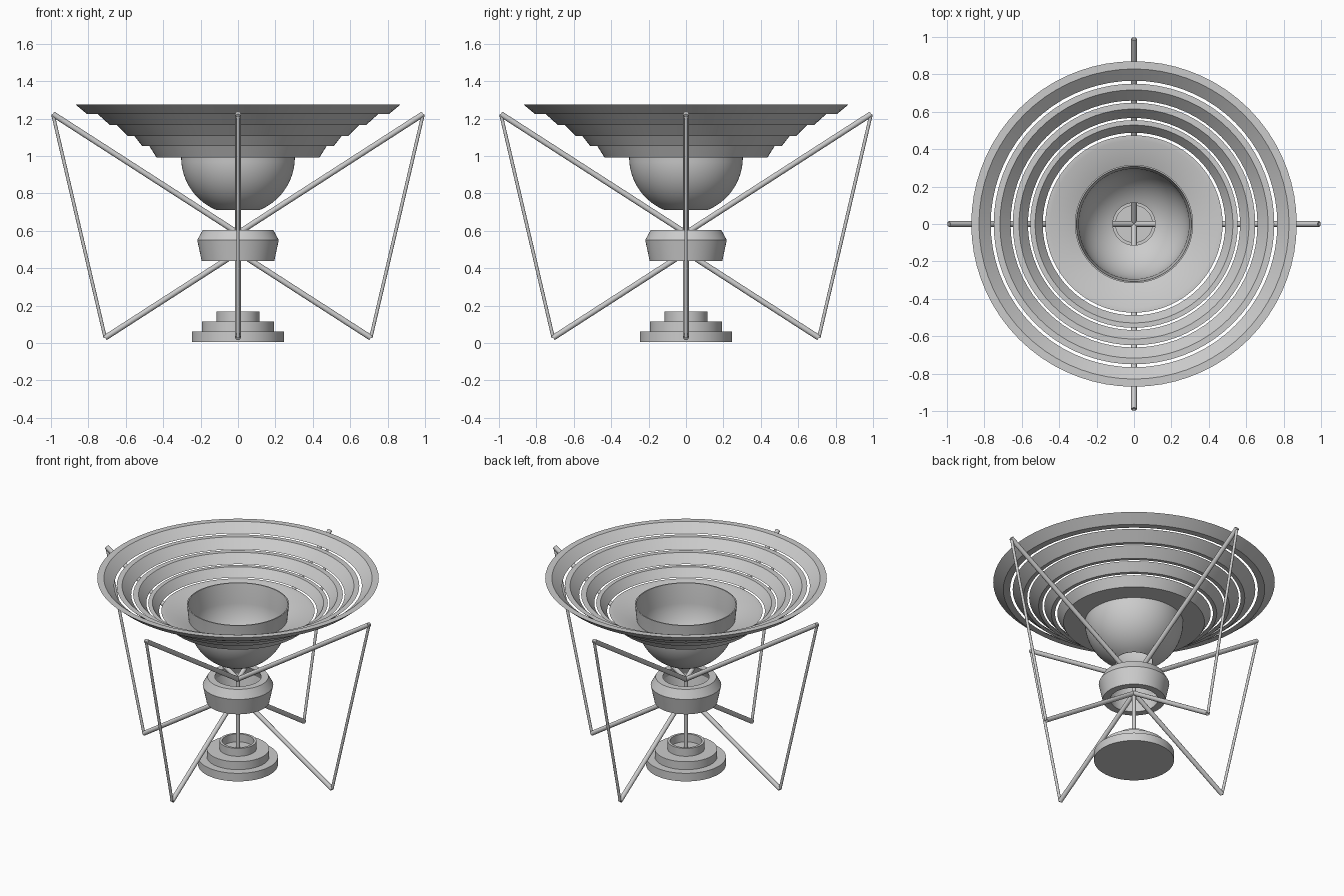
import bpy, bmesh, math
from mathutils import Vector

if "Cube" in bpy.data.objects:
    bpy.data.objects.remove(bpy.data.objects["Cube"])

SEG = 72


def finish(bm, name):
    bmesh.ops.recalc_face_normals(bm, faces=bm.faces)
    mesh = bpy.data.meshes.new(name)
    bm.to_mesh(mesh)
    bm.free()
    obj = bpy.data.objects.new(name, mesh)
    bpy.context.collection.objects.link(obj)
    bpy.ops.object.select_all(action='DESELECT')
    obj.select_set(True)
    bpy.context.view_layer.objects.active = obj
    bpy.ops.object.shade_smooth_by_angle(angle=math.radians(25))
    return obj


def lathe(name, profile, closed=True):
    """Spin (radius, z) points around the z axis."""
    bm = bmesh.new()
    pts = [bm.verts.new((r, 0, z)) for r, z in profile]
    edges = [bm.edges.new(p) for p in zip(pts, pts[1:])]
    if closed:
        edges.append(bm.edges.new((pts[-1], pts[0])))
    bmesh.ops.spin(bm, geom=pts + edges, cent=(0, 0, 0), axis=(0, 0, 1),
                   angle=2 * math.pi, steps=SEG, use_merge=True)
    bmesh.ops.remove_doubles(bm, verts=bm.verts, dist=1e-5)
    return finish(bm, name)


def rod(name, a, b, radius):
    a, b = Vector(a), Vector(b)
    bm = bmesh.new()
    bmesh.ops.create_cone(bm, cap_ends=True, segments=16, radius1=radius,
                          radius2=radius, depth=(b - a).length)
    rot = (b - a).to_track_quat('Z', 'Y').to_matrix()
    bmesh.ops.rotate(bm, verts=bm.verts, matrix=rot)
    bmesh.ops.translate(bm, verts=bm.verts, vec=(a + b) / 2)
    return finish(bm, name)


# Stepped conical dish rings: top z, bottom z, top outer/inner, bottom outer/inner
rings = [
    (1.276, 1.224, 0.870, 0.829, 0.808, 0.766),
    (1.224, 1.165, 0.750, 0.717, 0.685, 0.660),
    (1.165, 1.107, 0.648, 0.615, 0.590, 0.567),
    (1.107, 1.053, 0.555, 0.529, 0.512, 0.488),
]
for i, (zt, zb, to, ti, bo, bi) in enumerate(rings):
    lathe(f"dish_ring_{i + 1}", [(to, zt), (ti, zt), (bi, zb), (bo, zb)])

# Innermost dish plate, joined to the bowl
lathe("dish_plate", [(0.474, 1.053), (0.447, 1.053), (0.303, 0.998),
                     (0.303, 0.992), (0.436, 0.992)])

# Bowl: thin open hemisphere with a raised collar wall
outer, inner = [], []
for i in range(15):
    t = math.radians(67 * i / 14)
    outer.append((0.304 * math.cos(t), 0.992 - 0.304 * math.sin(t)))
    inner.append((0.299 * math.cos(t) - 0.004, 0.992 - 0.304 * math.sin(t)))
lathe("bowl", [(0.308, 1.10), (0.316, 1.10)] + outer + inner[::-1])

# Hollow hub collar
lathe("hub_collar", [(0.188, 0.605), (0.218, 0.550), (0.194, 0.438),
                     (0.148, 0.438), (0.165, 0.550), (0.143, 0.605)])

# Tiered base with a cup in the top tier
lathe("base", [(0, 0.005), (0.247, 0.005), (0.247, 0.060), (0.193, 0.060),
               (0.193, 0.114), (0.114, 0.114), (0.114, 0.168),
               (0.098, 0.168), (0.098, 0.114), (0, 0.114)], closed=False)

# Central post
rod("central_post", (0, 0, 0.10), (0, 0, 0.60), 0.013)

# Four bent frame arms
for i, side in enumerate(["right", "back", "left", "front"]):
    c, s = round(math.cos(i * math.pi / 2)), round(math.sin(i * math.pi / 2))
    tip = (0.990 * c, 0.990 * s, 1.224)
    foot = (0.710 * c, 0.710 * s, 0.028)
    rod(f"{side}_upper_arm", (0, 0, 0.587), tip, 0.015)
    rod(f"{side}_lower_arm", (0, 0, 0.485), foot, 0.015)
    rod(f"{side}_strut", foot, tip, 0.009)
